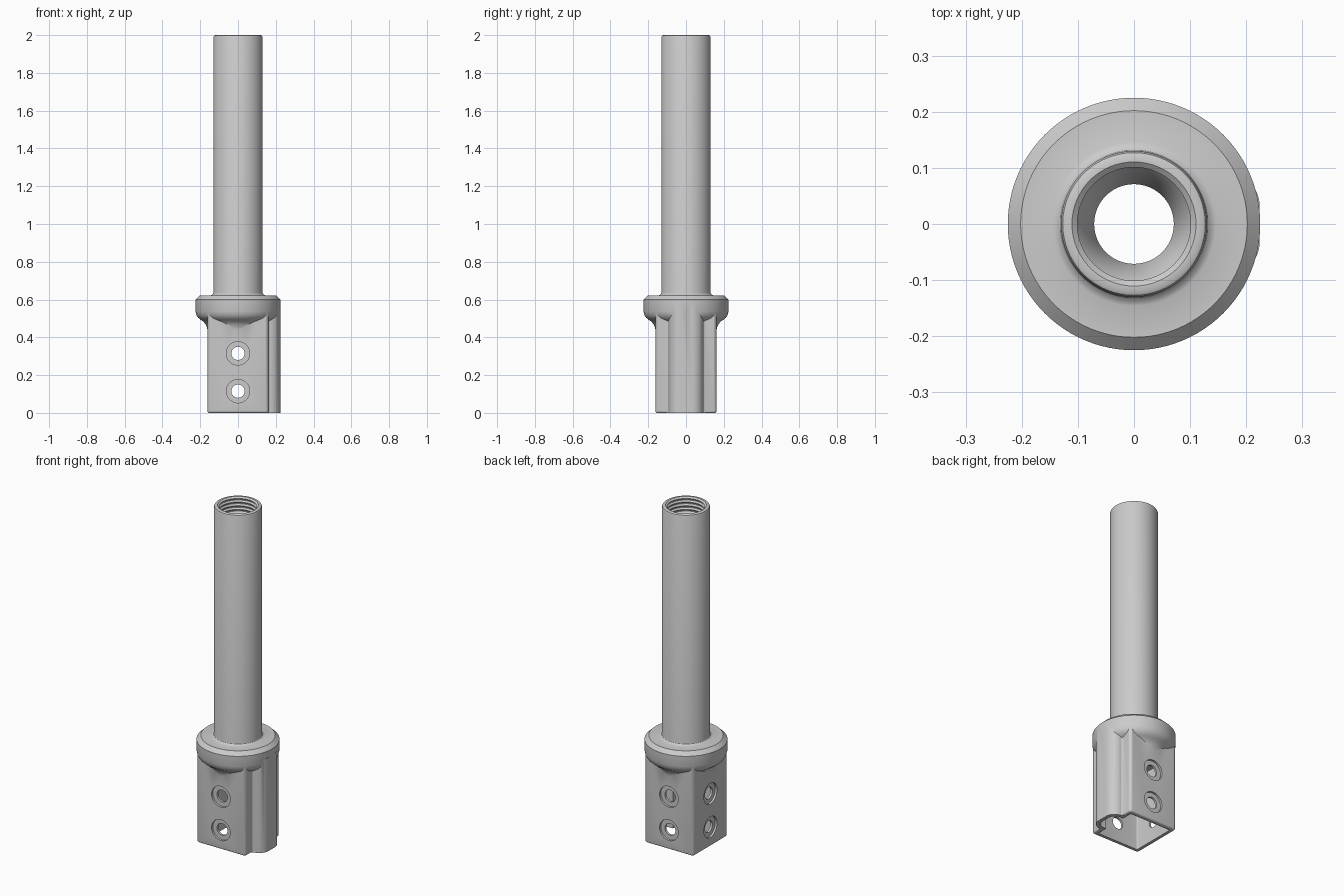
import bpy, bmesh, math
from mathutils import Matrix

if "Cube" in bpy.data.objects:
    bpy.data.objects.remove(bpy.data.objects["Cube"])


def finish(bm, name):
    bmesh.ops.recalc_face_normals(bm, faces=bm.faces[:])
    mesh = bpy.data.meshes.new(name)
    bm.to_mesh(mesh)
    bm.free()
    obj = bpy.data.objects.new(name, mesh)
    bpy.context.collection.objects.link(obj)
    return obj


def lathe(name, profile, n=96):
    """Closed solid of revolution; profile starts and ends on the axis."""
    bm = bmesh.new()
    rings = []
    for r, z in profile:
        if r == 0:
            rings.append([bm.verts.new((0, 0, z))])
        else:
            rings.append([bm.verts.new((r * math.cos(2 * math.pi * i / n),
                                        r * math.sin(2 * math.pi * i / n), z)) for i in range(n)])
    for a, b in zip(rings, rings[1:]):
        for i in range(n):
            j = (i + 1) % n
            quad = [a[i % len(a)], a[j % len(a)], b[j % len(b)], b[i % len(b)]]
            bm.faces.new(list(dict.fromkeys(quad)))
    return finish(bm, name)


def prism(name, outline, z0, z1):
    bm = bmesh.new()
    low = bm.faces.new([bm.verts.new((x, y, z0)) for x, y in outline])
    up = bmesh.ops.extrude_face_region(bm, geom=[low])
    bmesh.ops.translate(bm, vec=(0, 0, z1 - z0),
                        verts=[v for v in up["geom"] if isinstance(v, bmesh.types.BMVert)])
    return finish(bm, name)


def square_block(name, half, z0, z1, side_r, bottom_r=0.0):
    c = half - side_r
    pts = []
    for k, (sx, sy) in enumerate([(1, 1), (-1, 1), (-1, -1), (1, -1)]):
        for i in range(6):
            a = math.pi / 2 * (k + i / 5)
            pts.append((sx * c + side_r * math.cos(a), sy * c + side_r * math.sin(a)))
    obj = prism(name, pts, z0, z1)
    if bottom_r:
        bm = bmesh.new()
        bm.from_mesh(obj.data)
        edges = [e for e in bm.edges if all(v.co.z < z0 + 1e-5 for v in e.verts)]
        bmesh.ops.bevel(bm, geom=edges, offset=bottom_r, segments=4, profile=0.5, affect='EDGES')
        bm.to_mesh(obj.data)
        bm.free()
    return obj


def rib_outline(x_out, half, r, foot_x, foot_r):
    """Rounded channel shape facing +x, flared at the foot."""
    side = []
    if foot_r:
        for i in range(6):
            a = math.pi / 2 * i / 5
            side.append((foot_x + foot_r * (1 - math.sin(a)),
                         half + foot_r * (1 - math.cos(a))))
        side.reverse()
    for i in range(13):
        a = math.pi / 2 * (1 - i / 12)
        side.append((x_out - r + r * math.cos(a), half - r + r * math.sin(a)))
    if foot_r:
        # order the flare from the wall outward
        side[:6] = sorted(side[:6], key=lambda p: p[0])
    start = [(0.06, side[0][1])]
    upper = start + side
    return upper + [(x, -y) for x, y in reversed(upper)]


def combine(target, tool, operation):
    mod = target.modifiers.new("cut", 'BOOLEAN')
    mod.operation, mod.solver, mod.object = operation, 'EXACT', tool
    bpy.context.view_layer.objects.active = target
    bpy.ops.object.modifier_apply(modifier=mod.name)
    bpy.data.objects.remove(tool, do_unlink=True)


# Tube with round collar
body = lathe("tube_and_socket", [
    (0, 0.40), (0.15, 0.40), (0.158, 0.425), (0.164, 0.45), (0.171, 0.468), (0.183, 0.483),
    (0.198, 0.493), (0.211, 0.504), (0.22, 0.518), (0.225, 0.538), (0.225, 0.60),
    (0.202, 0.622), (0.146, 0.622), (0.138, 0.625), (0.132, 0.631), (0.13, 0.64),
    (0.13, 1.99), (0.127, 1.997), (0.121, 2.0), (0, 2.0)])

# Square socket and side rib
combine(body, square_block("socket", 0.162, 0, 0.55, 0.016, 0.01), 'UNION')
combine(body, prism("rib", rib_outline(0.224, 0.092, 0.06, 0.161, 0.01), 0, 0.56), 'UNION')

# Hollow of the socket and the rib channel
combine(body, square_block("socket_hollow", 0.137, -0.1, 0.45, 0.006), 'DIFFERENCE')
combine(body, prism("channel_hollow", rib_outline(0.203, 0.071, 0.042, 0, 0), -0.1, 0.449),
        'DIFFERENCE')

# Bore with threaded mouth and tapered throat
thread = []
for i in range(4):
    z = 1.905 + i * 0.022
    thread += [(0.101, z), (0.109, z + 0.008), (0.109, z + 0.013), (0.101, z + 0.021)]
combine(body, lathe("bore", [(0, 0.42), (0.071, 0.42), (0.071, 1.83)] + thread +
                    [(0.113, 2.002), (0.113, 2.05), (0, 2.05)], 64), 'DIFFERENCE')

# Counterbored screw holes on the front, back and left walls
for z in (0.115, 0.315):
    for angle in (0, math.pi, -math.pi / 2):
        hole = lathe("screw_hole", [(0, 0.10), (0.035, 0.10), (0.035, 0.150),
                                    (0.062, 0.150), (0.062, 0.20), (0, 0.20)], 40)
        hole.data.transform(Matrix.Translation((0, 0, z)) @ Matrix.Rotation(angle, 4, 'Z')
                            @ Matrix.Rotation(math.pi / 2, 4, 'X'))
        combine(body, hole, 'DIFFERENCE')

# Plain grey finish, smooth with crisp edges
grey = bpy.data.materials.new("grey")
grey.diffuse_color = (0.6, 0.6, 0.6, 1)
grey.use_nodes = True
grey.node_tree.nodes["Principled BSDF"].inputs["Base Color"].default_value = grey.diffuse_color
body.data.materials.clear()
body.data.materials.append(grey)
for p in body.data.polygons:
    p.material_index = 0
bpy.ops.object.select_all(action='DESELECT')
body.select_set(True)
bpy.context.view_layer.objects.active = body
bpy.ops.object.shade_smooth_by_angle(angle=math.radians(30))
